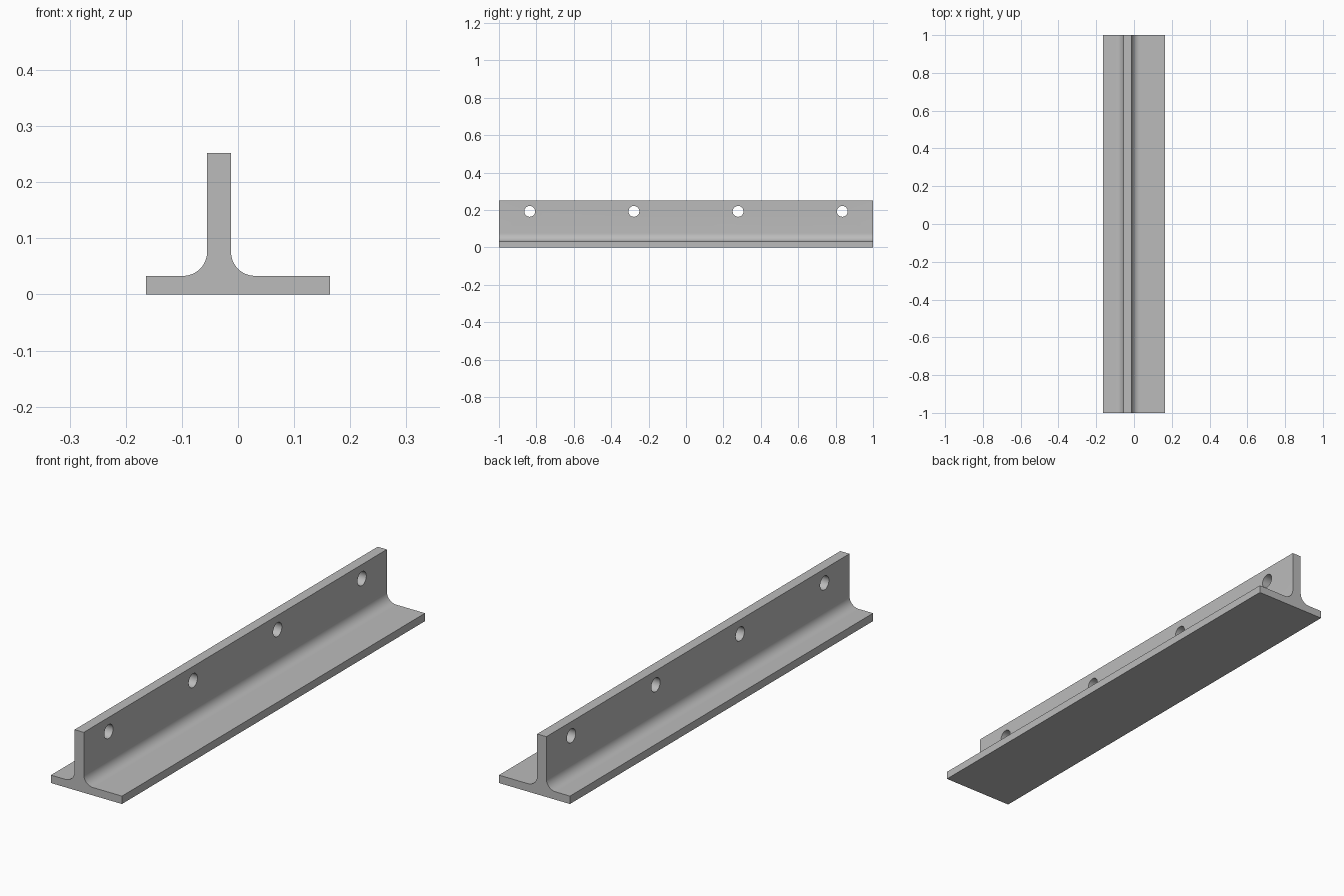
import bpy
import bmesh
from math import sin, cos, pi, radians

# Remove the default cube
cube = bpy.data.objects.get("Cube")
if cube:
    bpy.data.objects.remove(cube, do_unlink=True)

HALF_WIDTH, HALF_LENGTH, HEIGHT = 0.164, 1.0, 0.252
FLANGE = 0.033
WEB_LEFT, WEB_RIGHT = -0.055, -0.0125
FILLET = 0.043
HOLE_RADIUS, HOLE_Z, HOLE_SPACING = 0.029, 0.193, 0.557
ARC_STEPS = 12

grey = bpy.data.materials.new("metal grey")
grey.use_nodes = True
colour = (0.5, 0.5, 0.5, 1)
grey.diffuse_color = colour
grey.node_tree.nodes["Principled BSDF"].inputs["Base Color"].default_value = colour


def add_object(name, bm):
    bmesh.ops.recalc_face_normals(bm, faces=bm.faces)
    mesh = bpy.data.meshes.new(name)
    bm.to_mesh(mesh)
    bm.free()
    mesh.materials.append(grey)
    obj = bpy.data.objects.new(name, mesh)
    bpy.context.collection.objects.link(obj)
    return obj


def fillet(web_x, side):
    """Concave arc from the web down to the flange."""
    cx, cz = web_x + side * FILLET, FLANGE + FILLET
    angles = [i * pi / 2 / ARC_STEPS for i in range(ARC_STEPS + 1)]
    return [(cx - side * FILLET * cos(a), cz - FILLET * sin(a)) for a in angles]


# Tee section extruded along y
profile = [(-HALF_WIDTH, 0), (HALF_WIDTH, 0), (HALF_WIDTH, FLANGE)]
profile += reversed(fillet(WEB_RIGHT, 1))
profile += [(WEB_RIGHT, HEIGHT), (WEB_LEFT, HEIGHT)]
profile += fillet(WEB_LEFT, -1)
profile += [(-HALF_WIDTH, FLANGE)]

bm = bmesh.new()
end = bm.faces.new([bm.verts.new((x, -HALF_LENGTH, z)) for x, z in profile])
extruded = bmesh.ops.extrude_face_region(bm, geom=[end], use_keep_orig=True)
moved = [v for v in extruded["geom"] if isinstance(v, bmesh.types.BMVert)]
bmesh.ops.translate(bm, verts=moved, vec=(0, 2 * HALF_LENGTH, 0))
rail = add_object("tee_rail", bm)

# Four bolt holes through the web
bm = bmesh.new()
for i in range(4):
    y = (i - 1.5) * HOLE_SPACING
    rings = [[bm.verts.new((x, y + HOLE_RADIUS * cos(k * pi / 16),
                            HOLE_Z + HOLE_RADIUS * sin(k * pi / 16)))
              for k in range(32)] for x in (WEB_LEFT - 0.05, WEB_RIGHT + 0.05)]
    for ring in rings:
        bm.faces.new(ring)
    for k in range(32):
        n = (k + 1) % 32
        bm.faces.new((rings[0][k], rings[0][n], rings[1][n], rings[1][k]))
cutter = add_object("hole_cutter", bm)

cut = rail.modifiers.new("bolt holes", "BOOLEAN")
cut.operation = "DIFFERENCE"
cut.solver = "EXACT"
cut.object = cutter

bpy.ops.object.select_all(action="DESELECT")
rail.select_set(True)
bpy.context.view_layer.objects.active = rail
bpy.ops.object.modifier_apply(modifier=cut.name)
bpy.data.objects.remove(cutter, do_unlink=True)

# Smooth fillets and hole walls, crisp corners
bpy.ops.object.shade_smooth_by_angle(angle=radians(30))
